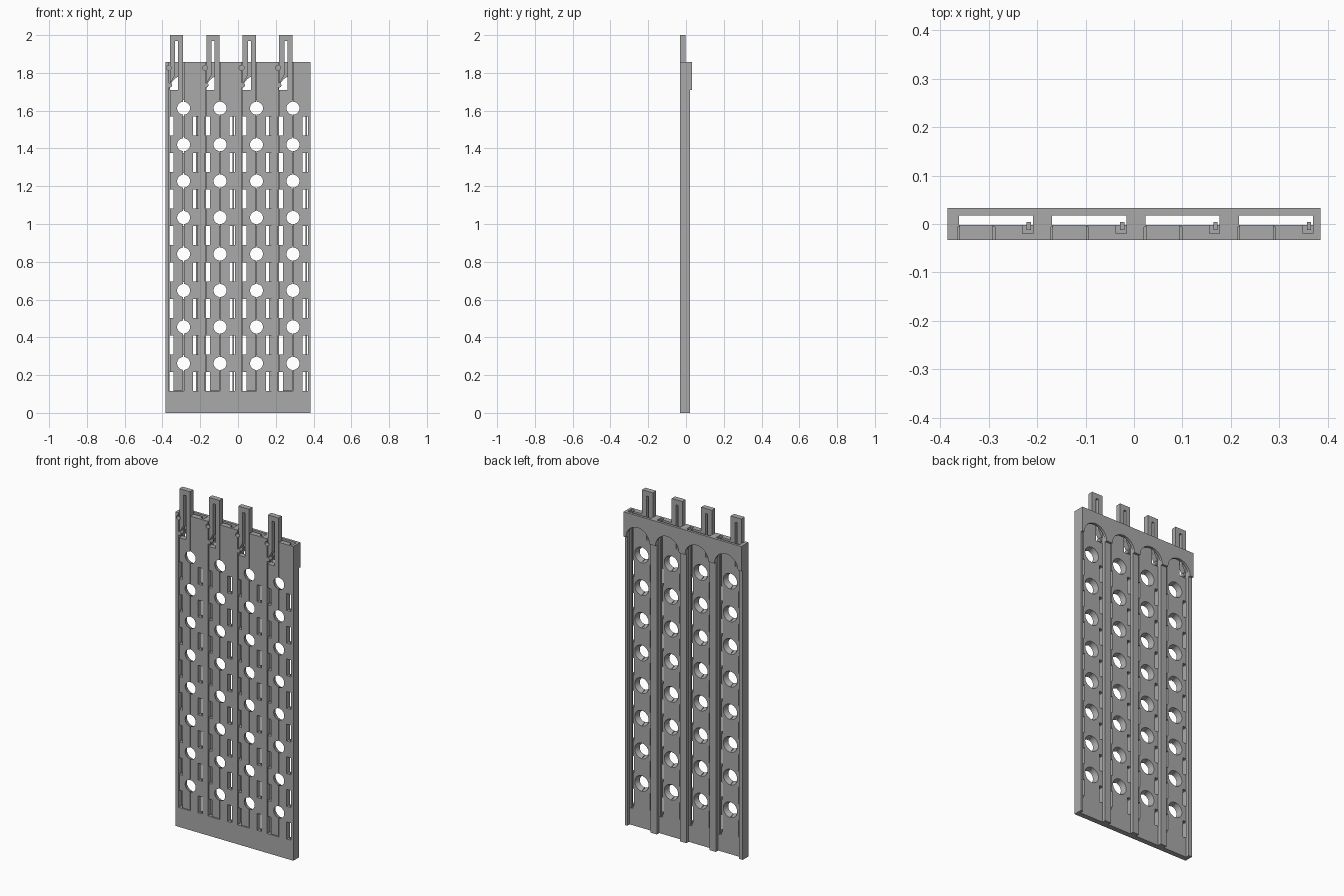
import bpy, bmesh, math

cube = bpy.data.objects.get("Cube")
if cube:
    bpy.data.objects.remove(cube, do_unlink=True)

mat = bpy.data.materials.new("mid grey")
mat.use_nodes = True
GREY = (0.4, 0.4, 0.4, 1)
mat.diffuse_color = GREY
mat.node_tree.nodes["Principled BSDF"].inputs["Base Color"].default_value = GREY

HALF, TOP, TIP = 0.385, 1.857, 2.0
FRONT, FACE, RIB, BACK = -0.033, -0.002, 0.02, 0.033
PITCH = 0.193
COLUMNS = [-0.288 + PITCH * i for i in range(4)]
ROWS = range(8)


def prism(bm, outline, y0, y1):
    """Extrude an (x, z) outline from y0 to y1."""
    face = bm.faces.new([bm.verts.new((x, y0, z)) for x, z in outline])
    ext = bmesh.ops.extrude_face_region(bm, geom=[face])
    verts = [v for v in ext["geom"] if isinstance(v, bmesh.types.BMVert)]
    bmesh.ops.translate(bm, verts=verts, vec=(0, y1 - y0, 0))


def box(bm, x0, x1, y0, y1, z0, z1):
    prism(bm, [(x0, z0), (x1, z0), (x1, z1), (x0, z1)], y0, y1)


def cone(bm, x, z, r0, r1, y0, y1, sides=32):
    """Round plug along y, radius r0 at y0 and r1 at y1."""
    ring = []
    for r, y in ((r0, y0), (r1, y1)):
        ring.append([bm.verts.new((x + r * math.cos(a), y, z + r * math.sin(a)))
                     for a in (math.tau * i / sides for i in range(sides))])
    bm.faces.new(ring[0])
    bm.faces.new(ring[1])
    for i in range(sides):
        j = (i + 1) % sides
        bm.faces.new((ring[0][i], ring[0][j], ring[1][j], ring[1][i]))


def make(name, bm, cutter=False):
    bmesh.ops.recalc_face_normals(bm, faces=bm.faces)
    mesh = bpy.data.meshes.new(name)
    bm.to_mesh(mesh)
    bm.free()
    mesh.materials.append(mat)
    obj = bpy.data.objects.new(name, mesh)
    bpy.context.collection.objects.link(obj)
    if cutter:
        obj.hide_render = True
        obj.hide_viewport = True
        obj.display_type = 'WIRE'
    return obj


# Front panel with the four upright prongs in one outline
outline = [(-HALF, TOP), (-HALF, 0), (HALF, 0), (HALF, TOP)]
for c in reversed(COLUMNS):
    outline += [(c - 0.003, TOP), (c - 0.003, TIP), (c - 0.073, TIP), (c - 0.073, TOP)]
bm = bmesh.new()
prism(bm, outline, FRONT, FACE)
panel = make("front_panel", bm)

# Round holes, side slots and prong windows
bm = bmesh.new()
for c in COLUMNS:
    for i in ROWS:
        cone(bm, c, 0.262 + PITCH * i, 0.034, 0.046, FRONT - 0.001, FACE + 0.001)
        z = 0.117 + PITCH * i
        box(bm, c - 0.079, c - 0.053, -0.05, 0.01, z, z + 0.1)
        box(bm, c + 0.05, c + 0.079, -0.05, 0.01, z, z + 0.1)
    prism(bm, [(c - 0.045, 1.97), (c - 0.045, 1.79), (c - 0.073, 1.74),
               (c - 0.073, 1.71), (c - 0.03, 1.71), (c - 0.03, 1.97)], -0.05, 0.01)
    cone(bm, c - 0.079, 1.827, 0.013, 0.013, -0.05, -0.008, 16)
openings = make("opening_cutter", bm, True)

# Fine seam around each slider, and the rear groove for the rod
bm = bmesh.new()
for c in COLUMNS:
    prism(bm, [(c - 0.077, 1.87), (c - 0.077, 0.115), (c + 0.001, 0.115), (c + 0.001, 1.87),
               (c - 0.003, 1.87), (c - 0.003, 0.119), (c - 0.073, 0.119), (c - 0.073, 1.87)],
          -0.05, -0.006)
    box(bm, c + 0.058, c + 0.079, -0.02, 0.01, 0.1, 1.87)
seams = make("seam_cutter", bm, True)

for cutter in (openings, seams):
    mod = panel.modifiers.new(cutter.name, 'BOOLEAN')
    mod.operation = 'DIFFERENCE'
    mod.solver = 'EXACT'
    mod.object = cutter

# Rear ribs between the channels
lefts = [-HALF] + [c + 0.079 for c in COLUMNS]
rights = [c - 0.074 for c in COLUMNS] + [HALF]
bm = bmesh.new()
for x0, x1 in zip(lefts, rights):
    box(bm, x0, x1, FACE, RIB, 0, TOP)
make("rear_ribs", bm)

# Header across the back, with an arch over each channel
outline = [(HALF, TOP), (-HALF, TOP), (-HALF, 1.71)]
for c in COLUMNS:
    outline += [(c + 0.0025 - 0.0765 * math.cos(a), 1.71 + 0.0765 * math.sin(a))
                for a in (math.pi * i / 24 for i in range(25))]
outline.append((HALF, 1.71))
bm = bmesh.new()
prism(bm, outline, 0.018, BACK)
make("rear_header", bm)

# Thin rods in the rear grooves
bm = bmesh.new()
for c in COLUMNS:
    box(bm, c + 0.066, c + 0.075, -0.012, 0.004, 0.1, TOP - 0.01)
make("groove_rods", bm)

# Small round catches at the foot of each prong
bm = bmesh.new()
for c in COLUMNS:
    cone(bm, c - 0.073, 1.735, 0.012, 0.012, FRONT, -0.006, 16)
make("prong_catches", bm)

for obj in bpy.context.scene.objects:
    obj.select_set(False)
for name in ("front_panel", "rear_header", "prong_catches"):
    obj = bpy.data.objects[name]
    obj.select_set(True)
    bpy.context.view_layer.objects.active = obj
bpy.ops.object.shade_smooth_by_angle(angle=math.radians(30))
